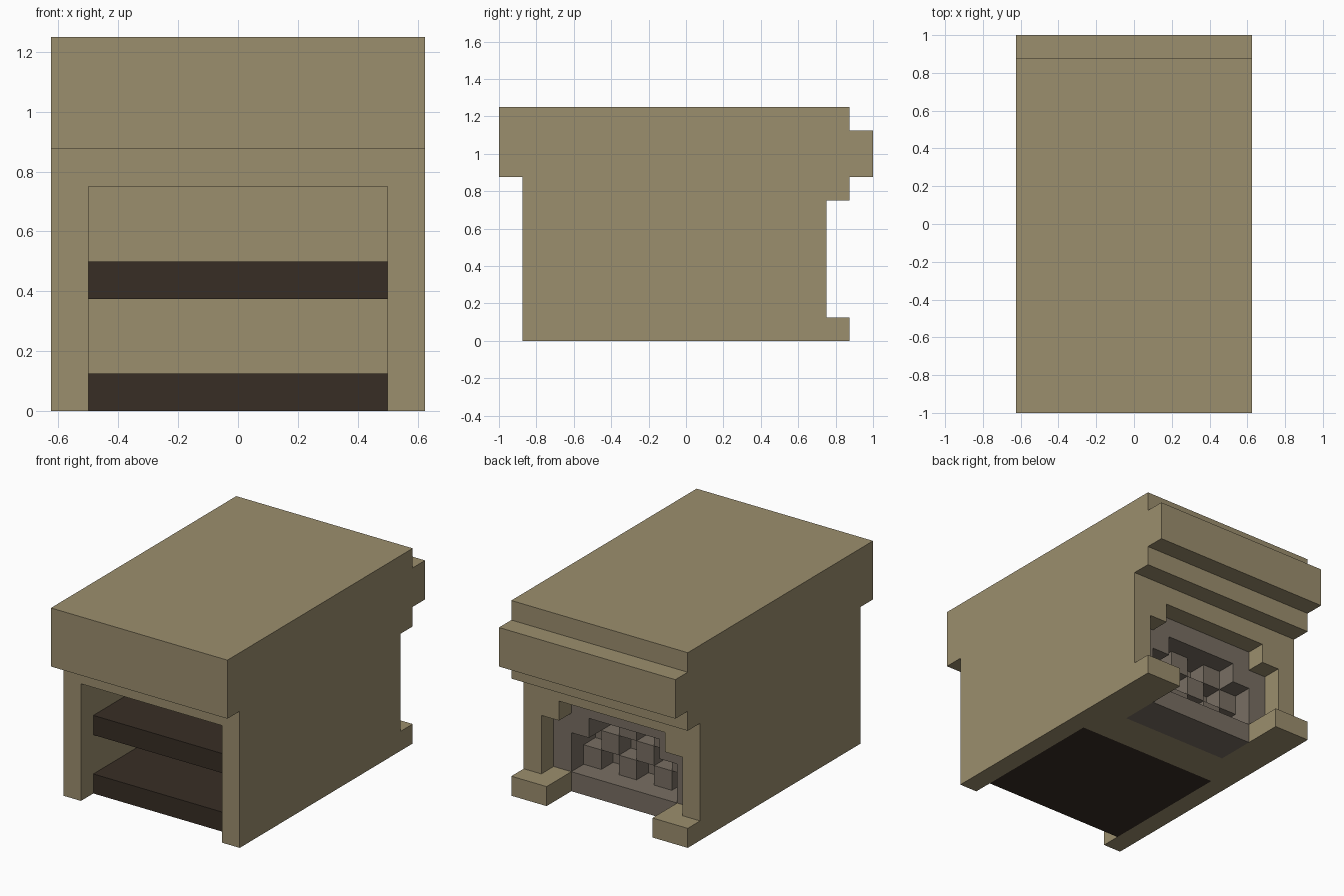
import bpy
import bmesh

U = 0.125  # one block of the grid

cube = bpy.data.objects.get("Cube")
if cube:
    bpy.data.objects.remove(cube, do_unlink=True)


def material(name, rgb):
    m = bpy.data.materials.new(name)
    m.use_nodes = True
    m.diffuse_color = (*rgb, 1)
    m.node_tree.nodes["Principled BSDF"].inputs["Base Color"].default_value = (*rgb, 1)
    return m


TAN = material("tan_plaster", (0.33, 0.272, 0.155))
DARK = material("dark_wood", (0.039, 0.027, 0.018))
GREY = material("warm_grey_stone", (0.19, 0.158, 0.125))


def prism(name, points, start, end, mat, axis):
    """Extrude a block-grid profile: (y, z) along x, or (x, z) along y."""
    bm = bmesh.new()

    def place(p, d):
        return (d * U, p[0] * U, p[1] * U) if axis == "x" else (p[0] * U, d * U, p[1] * U)

    face = bm.faces.new([bm.verts.new(place(p, start)) for p in points])
    shift = place((0, 0), end - start)
    out = bmesh.ops.extrude_face_region(bm, geom=[face], use_keep_orig=True)
    bmesh.ops.translate(bm, vec=shift,
                        verts=[v for v in out["geom"] if isinstance(v, bmesh.types.BMVert)])
    bmesh.ops.recalc_face_normals(bm, faces=bm.faces[:])
    mesh = bpy.data.meshes.new(name)
    bm.to_mesh(mesh)
    bm.free()
    mesh.materials.append(mat)
    obj = bpy.data.objects.new(name, mesh)
    bpy.context.scene.collection.objects.link(obj)
    return obj


def box(name, x, y, z, mat):
    corners = [(x[0], z[0]), (x[1], z[0]), (x[1], z[1]), (x[0], z[1])]
    return prism(name, corners, y[0], y[1], mat, "y")


def mirrored(half):
    return half + [(-x, z) for x, z in reversed(half)]


def carve(target, cutter):
    """Cut one solid out of another and drop the cutter."""
    cutter.hide_render = True
    mod = target.modifiers.new("cut", "BOOLEAN")
    mod.operation = "DIFFERENCE"
    mod.solver = "EXACT"
    mod.object = cutter
    bpy.context.view_layer.update()
    graph = bpy.context.evaluated_depsgraph_get()
    mesh = bpy.data.meshes.new_from_object(target.evaluated_get(graph))
    target.modifiers.clear()
    target.data = mesh
    bpy.data.objects.remove(cutter, do_unlink=True)


# Body: stepped side profile with front overhang and back mantel
side = [(-7, 0), (7, 0), (7, 1), (6, 1), (6, 6), (7, 6), (7, 7), (8, 7),
        (8, 9), (7, 9), (7, 10), (-8, 10), (-8, 7), (-7, 7)]
body = prism("body", side, -5, 5, TAN, "x")

# Storage bay open at the front and below
carve(body, box("bay_cutter", (-4, 4), (-9, 1), (-1, 6), TAN))

# Stepped niche for the fireplace at the back
niche = mirrored([(3, -1), (3, 1), (4, 1), (4, 4), (3, 4), (3, 5)])
carve(body, prism("niche_cutter", niche, 3, 9, TAN, "y"))

# Shelves in the bay
for name, z in (("lower_shelf", 0), ("upper_shelf", 3)):
    box(name, (-4, 4), (-6, 1), (z, z + 1), DARK)

# Stone surround with a smaller stepped firebox opening
arch = mirrored([(3, 0), (3, 1), (4, 1), (4, 4), (3, 4), (3, 5)])
surround = prism("fireplace_surround", arch, 3, 5, GREY, "y")
mouth = mirrored([(3, 1), (3, 3), (2, 3), (2, 4)])
carve(surround, prism("mouth_cutter", mouth, 3.04, 6, GREY, "y"))

# Checkered stones inside the firebox
for row, columns in enumerate(((2, 0, -2), (1, -1, -3), (0, -2))):
    for x in columns:
        box("firebox_stone", (x, x + 1), (3.02, 4), (row + 1, row + 2), GREY)
